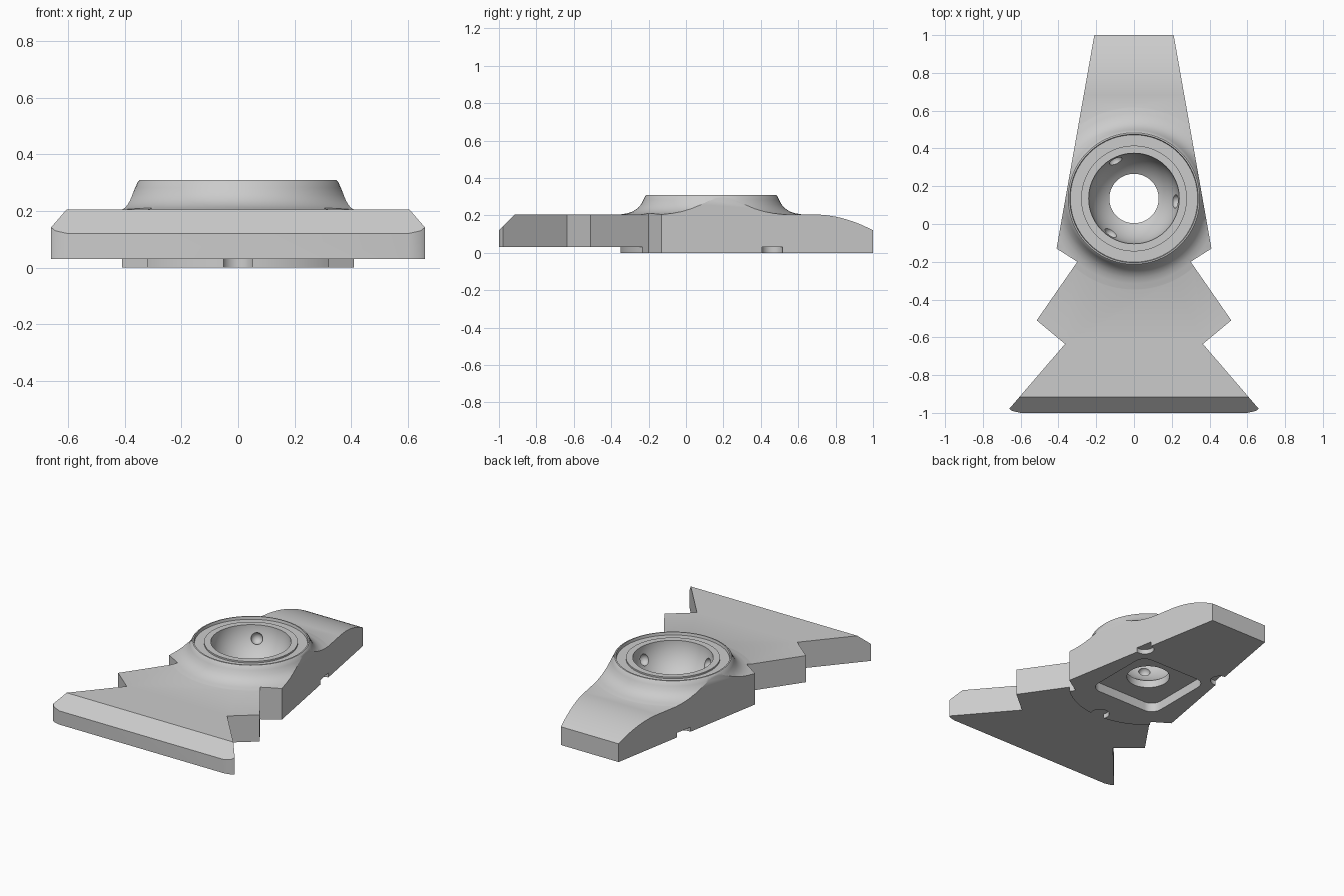
import bpy, bmesh, math
from mathutils import Vector, Matrix

if "Cube" in bpy.data.objects:
    bpy.data.objects.remove(bpy.data.objects["Cube"])

HUB = Vector((0, 0.135, 0))
AXES = {
    "x": lambda a, b, h: (h, a, b),
    "z": lambda a, b, h: (a, b, h),
}


def finish(name, bm):
    bmesh.ops.remove_doubles(bm, verts=bm.verts, dist=1e-5)
    bmesh.ops.recalc_face_normals(bm, faces=bm.faces)
    mesh = bpy.data.meshes.new(name)
    bm.to_mesh(mesh)
    bm.free()
    obj = bpy.data.objects.new(name, mesh)
    bpy.context.collection.objects.link(obj)
    return obj


def prism(name, points, low, high, axis="z"):
    bm = bmesh.new()
    place = AXES[axis]
    face = bm.faces.new([bm.verts.new(place(a, b, low)) for a, b in points])
    moved = bmesh.ops.extrude_face_region(bm, geom=[face])["geom"]
    shift = Vector(place(0, 0, high - low))
    bmesh.ops.translate(bm, vec=shift, verts=[v for v in moved if isinstance(v, bmesh.types.BMVert)])
    return finish(name, bm)


def lathe(name, profile, steps=96):
    bm = bmesh.new()
    verts = [bm.verts.new((r, 0, z)) for r, z in profile]
    edges = [bm.edges.new(pair) for pair in zip(verts, verts[1:])]
    bmesh.ops.spin(bm, geom=verts + edges, axis=(0, 0, 1), cent=(0, 0, 0),
                   steps=steps, angle=math.tau)
    bmesh.ops.translate(bm, vec=HUB, verts=bm.verts)
    return finish(name, bm)


def arc(cx, cy, radius, start, end, steps):
    angles = [math.radians(start + (end - start) * i / steps) for i in range(steps + 1)]
    return [(cx + radius * math.cos(a), cy + radius * math.sin(a)) for a in angles]


def combine(target, other, operation):
    mod = target.modifiers.new(operation, "BOOLEAN")
    mod.operation = operation
    mod.solver = "EXACT"
    mod.object = other
    bpy.context.view_layer.update()
    graph = bpy.context.evaluated_depsgraph_get()
    mesh = bpy.data.meshes.new_from_object(target.evaluated_get(graph))
    target.modifiers.clear()
    target.data = mesh
    bpy.data.objects.remove(other)


# Side profile: front chamfer, flat deck, curved tail
tail = [(0.68 + 0.32 * t / 12, 0.205 - 0.085 * (t / 12) ** 2) for t in range(13)]
side = [(-1, 0), (-1, 0.12), (-0.915, 0.205)] + tail + [(1, 0)]
body = prism("mount_body", side, -0.9, 0.9, "x")

# Raised hub with a flared foot and a grooved rim
hub = lathe("hub", [(0, 0.1), (0.5, 0.1), (0.5, 0.2), (0.48, 0.206), (0.45, 0.211),
                    (0.42, 0.221), (0.395, 0.237), (0.377, 0.257), (0.363, 0.282),
                    (0.354, 0.303), (0.348, 0.309), (0.34, 0.31), (0.337, 0.292),
                    (0.28, 0.292), (0.28, 0.302), (0, 0.302)])
combine(body, hub, "UNION")

# Stepped arrow-like outline
half = [(0.21, 1), (0.41, -0.13), (0.3, -0.2), (0.515, -0.51), (0.365, -0.635),
        (0.66, -0.978), (0.645, -0.99), (0.6, -1)]
outline = half + [(-x, y) for x, y in reversed(half)]
combine(body, prism("outline", outline, -0.1, 0.5), "INTERSECT")

# Raised underside of the front plate, meeting the pad in an arc
pad_edge = arc(0, HUB.y, 0.488, -33, -147, 40)
edge_y = pad_edge[0][1]
step = pad_edge + [(-1, edge_y), (-1, -1.2), (1, -1.2), (1, edge_y)]
combine(body, prism("front_step", step, -0.1, 0.03), "DIFFERENCE")

# Spherical socket with an open floor
bowl = [(r, 0.31 + z) for r, z in arc(0, 0, 0.24, 0, -57, 16)]
socket = [(0, 0.4), (0.24, 0.4)] + bowl + [(0.131, -0.1), (0, -0.1)]
combine(body, lathe("socket", socket), "DIFFERENCE")

# Rounded square recess below the socket
recess = []
for i, (sx, sy) in enumerate([(1, 1), (-1, 1), (-1, -1), (1, -1)]):
    recess += arc(sx * 0.18, HUB.y + sy * 0.18, 0.07, i * 90, i * 90 + 90, 8)
combine(body, prism("recess", recess, -0.1, 0.06), "DIFFERENCE")

# Three shallow notches at the pad rim
for x, y in [(0, -0.325), (0.3, 0.46), (-0.3, 0.46)]:
    notch = prism("notch", arc(x, y, 0.057, 0, 345, 23), -0.1, 0.03)
    combine(body, notch, "DIFFERENCE")

# Three dimples in the socket wall
for degrees in (-4, 116, 236):
    a = math.radians(degrees)
    bm = bmesh.new()
    spot = HUB + Vector((0.222 * math.cos(a), 0.222 * math.sin(a), 0.22))
    bmesh.ops.create_uvsphere(bm, u_segments=24, v_segments=14, radius=0.036,
                              matrix=Matrix.Translation(spot))
    combine(body, finish("dimple", bm), "DIFFERENCE")

# Single grey finish
grey = bpy.data.materials.new("light_grey")
grey.use_nodes = True
colour = (0.6, 0.6, 0.6, 1)
grey.diffuse_color = colour
grey.node_tree.nodes["Principled BSDF"].inputs["Base Color"].default_value = colour
body.data.materials.clear()
body.data.materials.append(grey)

bpy.ops.object.select_all(action="DESELECT")
body.select_set(True)
bpy.context.view_layer.objects.active = body
bpy.ops.object.shade_smooth_by_angle(angle=math.radians(30))
